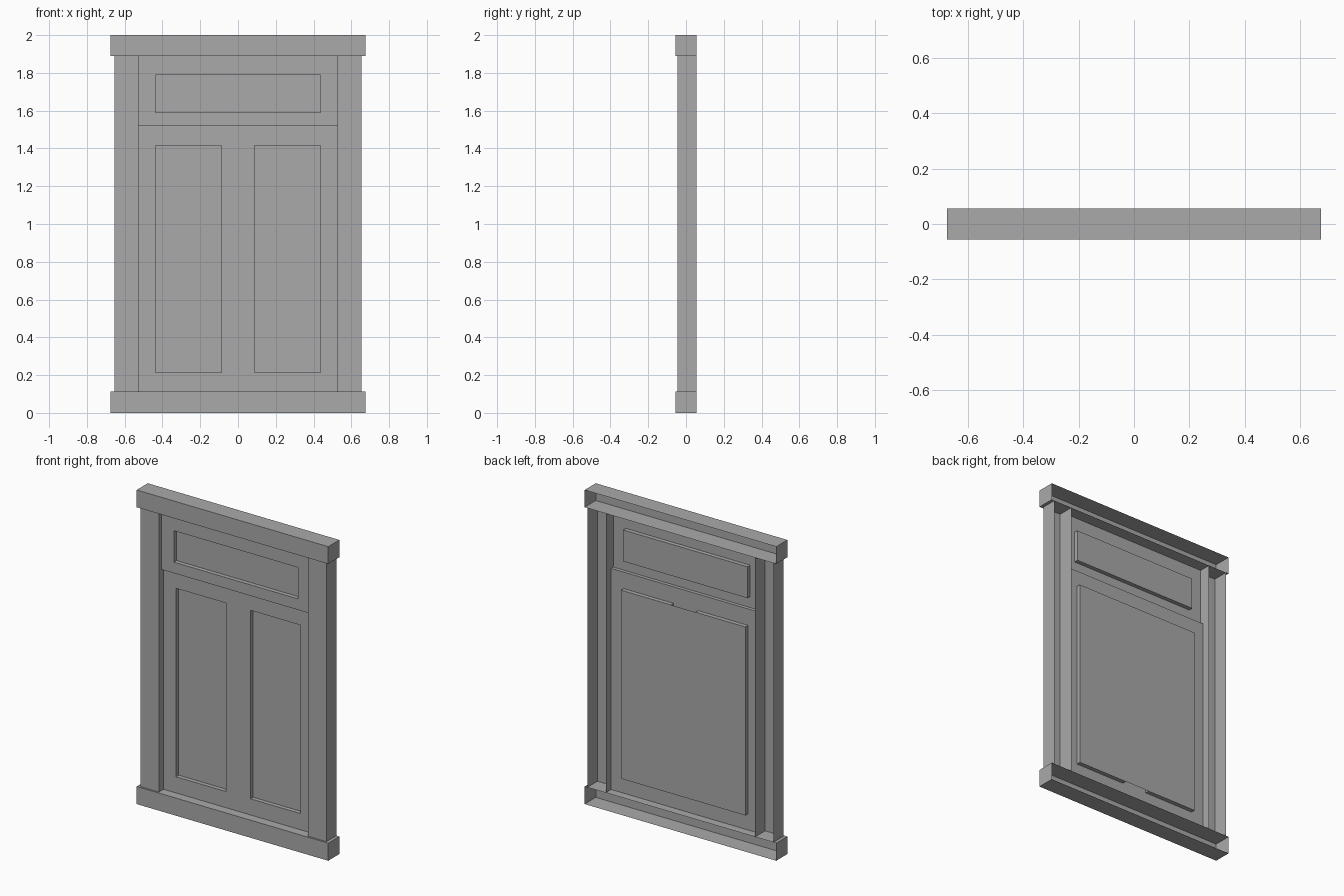
import bpy
import bmesh
from mathutils import Vector

cube = bpy.data.objects.get("Cube")
if cube:
    bpy.data.objects.remove(cube, do_unlink=True)

paint = bpy.data.materials.new("grey_paint")
paint.use_nodes = True
GREY = (0.4, 0.4, 0.4, 1)
paint.diffuse_color = GREY
paint.node_tree.nodes["Principled BSDF"].inputs["Base Color"].default_value = GREY

# Main levels
BACK = 0.056
TOP, CAP, RAIL, BASE = 2.0, 1.89, 1.52, 0.112
INNER, OUTER, CAP_X = 0.526, 0.655, 0.675
UPPER_Y, LOWER_Y, RECESS = -0.02, 0.002, 0.027
PANE_X, MULLION_X = 0.438, 0.087
UPPER_PANE = (1.59, 1.79)
LOWER_PANE = (0.215, 1.415)

DIRECTIONS = {"left": (1, 0, 0), "right": (-1, 0, 0), "front": (0, -1, 0),
              "back": (0, 1, 0), "up": (0, 0, 1), "down": (0, 0, -1)}


def finish(name, bm):
    mesh = bpy.data.meshes.new(name)
    bm.to_mesh(mesh)
    bm.free()
    mesh.materials.append(paint)
    obj = bpy.data.objects.new(name, mesh)
    bpy.context.collection.objects.link(obj)
    return obj


def shell(name, xs, ys, zs, keep, inward=False):
    """Thin-walled box that keeps only the named sides."""
    bm = bmesh.new()
    bmesh.ops.create_cube(bm, size=1)
    bm.normal_update()
    wanted = [Vector(DIRECTIONS[k]) for k in keep.split()]
    drop = [f for f in bm.faces if not any(f.normal.dot(w) > 0.9 for w in wanted)]
    bmesh.ops.delete(bm, geom=drop, context="FACES")
    for v in bm.verts:
        v.co = [lim[0] if c < 0 else lim[1] for c, lim in zip(v.co, (xs, ys, zs))]
    if inward:
        bmesh.ops.reverse_faces(bm, faces=bm.faces[:])
    return finish(name, bm)


def sash(name, xs, zs, y, openings):
    """Flat front frame with the listed grid cells left open."""
    bm = bmesh.new()
    grid = [[bm.verts.new((x, y, z)) for z in zs] for x in xs]
    for i in range(len(xs) - 1):
        for j in range(len(zs) - 1):
            if (i, j) not in openings:
                bm.faces.new((grid[i][j], grid[i + 1][j],
                              grid[i + 1][j + 1], grid[i][j + 1]))
    return finish(name, bm)


# Head and sill mouldings, open at the back
for name, zs in (("head_moulding", (CAP, TOP)), ("sill_moulding", (0, BASE))):
    shell(name, (-CAP_X, CAP_X), (-BACK, BACK), zs, "left right front up down")

# Side posts, open at the back
for name, xs in (("left_post", (INNER, OUTER)), ("right_post", (-OUTER, -INNER))):
    shell(name, xs, (-0.045, BACK), (BASE, CAP), "left right front")

# Upper sash with one recessed pane
sash("upper_sash", (-INNER, -PANE_X, PANE_X, INNER),
     (RAIL, *UPPER_PANE, CAP), UPPER_Y, {(1, 1)})
shell("upper_pane", (-PANE_X, PANE_X), (UPPER_Y, UPPER_Y + RECESS), UPPER_PANE,
      "left right back up down", inward=True)

# Ledge joining the two sashes
shell("meeting_ledge", (-INNER, INNER), (UPPER_Y, LOWER_Y), (BASE, RAIL), "up")

# Lower sash with two recesses over one shared back panel
sash("lower_sash", (-INNER, -PANE_X, -MULLION_X, MULLION_X, PANE_X, INNER),
     (BASE, *LOWER_PANE, RAIL), LOWER_Y, {(1, 1), (3, 1)})
depth = (LOWER_Y, LOWER_Y + RECESS)
for name, xs in (("left_recess", (MULLION_X, PANE_X)),
                 ("right_recess", (-PANE_X, -MULLION_X))):
    shell(name, xs, depth, LOWER_PANE, "left right up down", inward=True)
shell("lower_pane", (-PANE_X, PANE_X), depth, LOWER_PANE, "back", inward=True)
